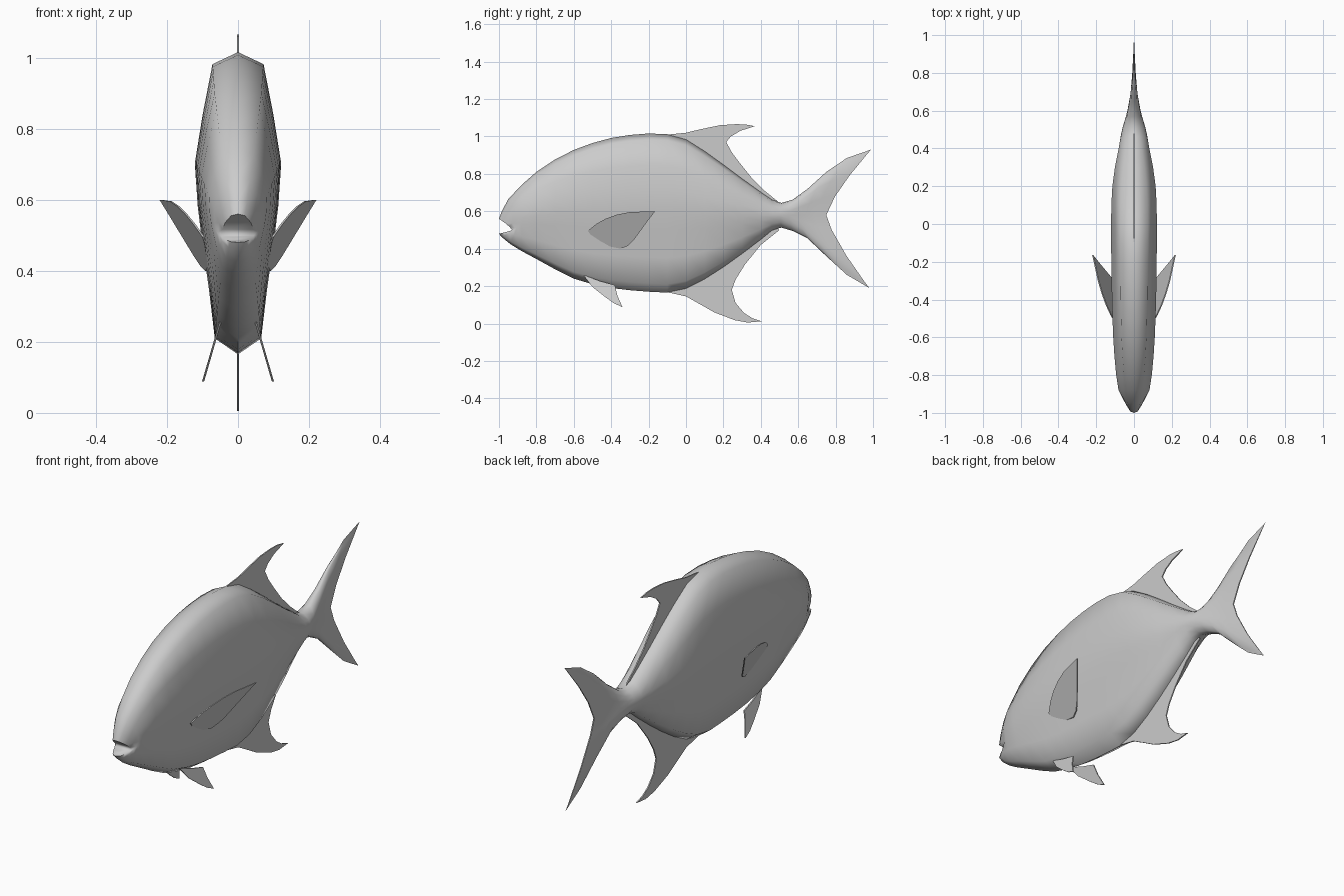
import bpy, bmesh, math
from mathutils import Vector

if "Cube" in bpy.data.objects:
    bpy.data.objects.remove(bpy.data.objects["Cube"])

grey = bpy.data.materials.new("fish grey")
grey.diffuse_color = (0.6, 0.6, 0.6, 1)
grey.use_nodes = True
grey.node_tree.nodes["Principled BSDF"].inputs["Base Color"].default_value = grey.diffuse_color


def finish(bm, name, angle):
    bmesh.ops.recalc_face_normals(bm, faces=bm.faces)
    mesh = bpy.data.meshes.new(name)
    bm.to_mesh(mesh)
    bm.free()
    mesh.materials.append(grey)
    ob = bpy.data.objects.new(name, mesh)
    bpy.context.collection.objects.link(ob)
    bpy.ops.object.select_all(action='DESELECT')
    ob.select_set(True)
    bpy.context.view_layer.objects.active = ob
    bpy.ops.object.shade_smooth_by_angle(angle=math.radians(angle))
    return ob


# Half cross-section: height fraction and width fraction
SECTION = [(1, 0), (.96, .6), (.8, .82), (.64, 1), (.5, .94), (.4, .86),
           (.22, .68), (.053, .54), (0, 0)]

# Body stations: y_top, z_top, y_bottom, z_bottom, y_mid, z_mid, half width, roundness
STATIONS = [
    (-1.0, .56, -1.0, .48, -.93, .50, .045, .8),
    (-.985, .60, -.985, .462, -.915, .51, .056, .7),
    (-.95, .665, -.94, .425, -.90, .535, .068, .5),
]
for y, top, bottom, half, rnd in [
        (-.88, .74, .388, .083, .35), (-.8, .81, .345, .095, .2),
        (-.7, .877, .29, .104, .1), (-.6, .928, .24, .110, 0),
        (-.5, .965, .21, .114, 0), (-.4, .992, .19, .117, 0),
        (-.3, 1.008, .178, .119, 0), (-.2, 1.016, .17, .12, 0),
        (-.1, 1.012, .165, .121, 0), (0, .985, .185, .121, 0),
        (.1, .922, .236, .12, 0), (.2, .85, .30, .115, .1),
        (.3, .775, .372, .102, .25), (.4, .703, .448, .083, .5),
        (.46, .662, .497, .072, .8)]:
    STATIONS.append((y, top, y, bottom, y, (top + bottom) / 2, half, rnd))
# Tail fin stations sweep back into a fork
STATIONS += [
    (.51, .645, .51, .513, .505, .58, .062, 1),
    (.57, .662, .57, .495, .545, .58, .050, 1),
    (.65, .72, .65, .455, .59, .58, .036, 1),
    (.75, .81, .75, .36, .64, .58, .022, 1),
    (.86, .885, .86, .26, .69, .58, .013, 1),
    (.99, .93, .98, .19, .75, .58, .003, 1),
]


def build_body():
    bm = bmesh.new()
    n = len(SECTION)
    rings = []
    for yt, zt, yb, zb, ym, zm, half, rnd in STATIONS:
        right, left = [], []
        for t, w in SECTION:
            s = 2 * t - 1
            ye, ze = (yt, zt) if s >= 0 else (yb, zb)
            y = ym + (ye - ym) * abs(s) ** 1.3
            z = zm + (ze - zm) * abs(s)
            x = half * (w * (1 - rnd) + math.sqrt(max(0, 1 - s * s)) * rnd)
            v = bm.verts.new((x, y, z))
            right.append(v)
            left.append(v if t in (0, 1) else bm.verts.new((-x, y, z)))
        rings.append((right, left))
    for a, b in zip(rings, rings[1:]):
        for side in (0, 1):
            for i in range(n - 1):
                bm.faces.new((a[side][i], a[side][i + 1], b[side][i + 1], b[side][i]))
    # Mouth lining and trailing edge of the tail
    for right, left in (rings[0], rings[-1]):
        for i in range(n - 1):
            loop = [right[i], right[i + 1], left[i + 1], left[i]]
            bm.faces.new(list(dict.fromkeys(loop)))
    finish(bm, "body_and_tail", 65)


def build_fin(name, outline, x_at=lambda y, z: 0, side=1, thick=.006):
    """Thin plate from a (y, z) outline, lying on the surface x_at(y, z)."""
    bm = bmesh.new()
    layers = []
    for off in (-thick / 2, thick / 2):
        layers.append([bm.verts.new((side * (x_at(y, z) + off), y, z)) for y, z in outline])
        bm.faces.new(layers[-1])
    a, b = layers
    for i in range(len(a)):
        j = (i + 1) % len(a)
        bm.faces.new((a[i], a[j], b[j], b[i]))
    finish(bm, name, 30)


build_body()

# Fins on the centre line, with their roots sunk in the body
build_fin("dorsal_fin", [
    (-.1, 1.01), (0, 1.02), (.075, 1.038), (.18, 1.06), (.27, 1.066), (.32, 1.064),
    (.368, 1.055), (.29, 1.03), (.24, 1.0), (.215, .97), (.245, .915), (.29, .855),
    (.35, .78), (.42, .71), (.5, .645), (.46, .63), (.3, .74), (.1, .89), (0, .95), (-.1, .98)])
build_fin("anal_fin", [
    (-.1, .167), (0, .145), (.08, .1), (.15, .06), (.26, .018), (.33, .005), (.405, .012),
    (.355, .028), (.31, .057), (.265, .11), (.245, .18), (.265, .235), (.315, .315),
    (.4, .42), (.5, .5), (.46, .53), (.3, .41), (.1, .27), (0, .22), (-.1, .2)])

# Paired fins
PECTORAL = [(-.525, .495), (-.48, .532), (-.43, .56), (-.37, .582), (-.3, .596), (-.165, .6),
            (-.2, .555), (-.24, .5), (-.28, .445), (-.31, .415), (-.35, .4), (-.41, .412),
            (-.46, .442), (-.51, .475)]
PELVIC = [(-.55, .26), (-.46, .227), (-.38, .205), (-.367, .15), (-.34, .088),
          (-.385, .108), (-.43, .14), (-.5, .195)]
for label, side in (("right", 1), ("left", -1)):
    build_fin(label + "_pectoral_fin", PECTORAL,
              lambda y, z: .098 + .203 * (y + .52) + .458 * (z - .495), side)
    build_fin(label + "_pelvic_fin", PELVIC,
              lambda y, z: .05 + .29 * (.255 - z), side)
